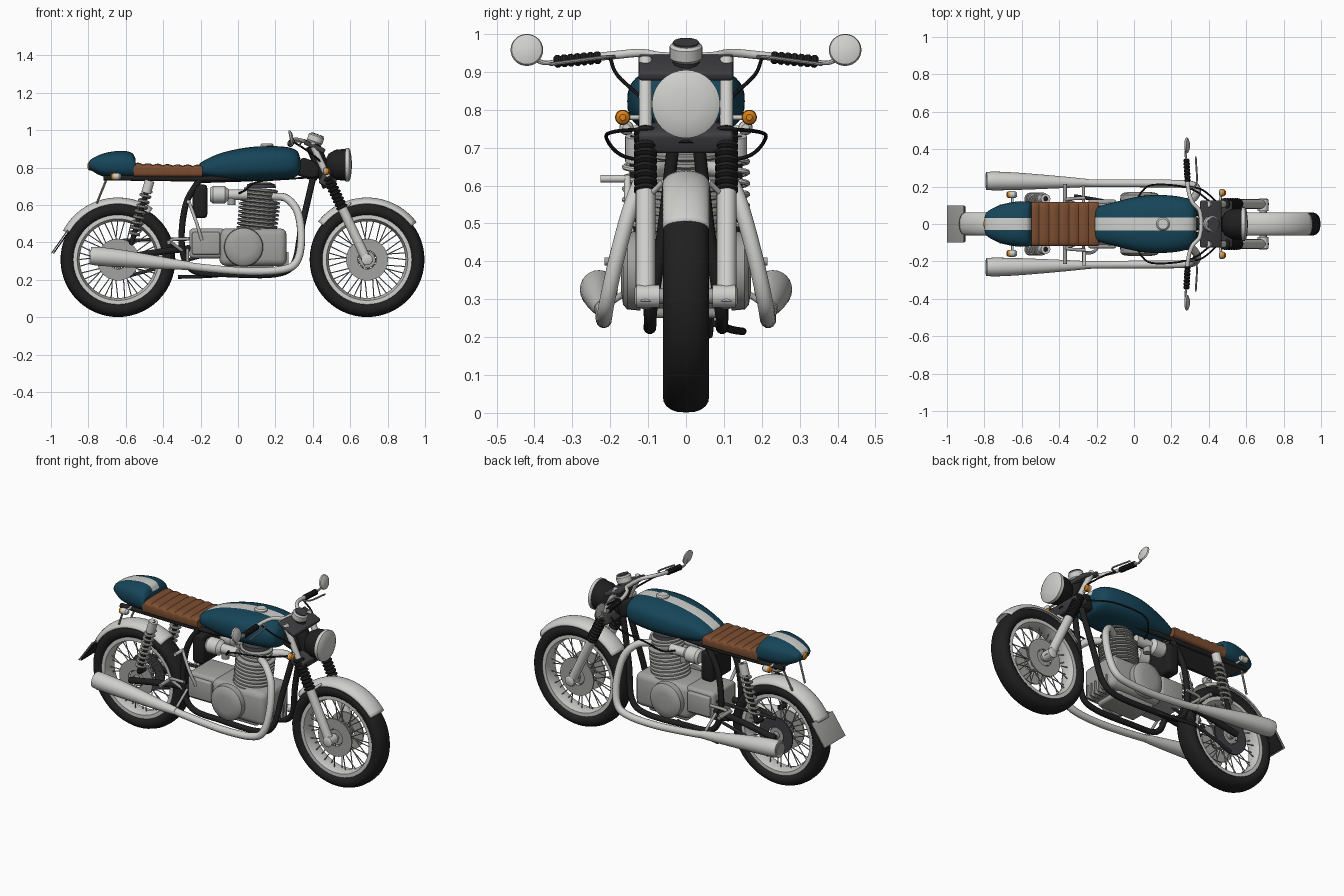
import bpy, bmesh
from math import sin, cos, pi, radians, copysign
from mathutils import Vector, Matrix

if "Cube" in bpy.data.objects:
    bpy.data.objects.remove(bpy.data.objects["Cube"])


def material(name, *rgb):
    mat = bpy.data.materials.new(name)
    mat.use_nodes = True
    mat.diffuse_color = (*rgb, 1)
    mat.node_tree.nodes["Principled BSDF"].inputs["Base Color"].default_value = (*rgb, 1)
    return mat


teal = material("teal paint", .008, .06, .1)
white = material("pale metal", .62, .62, .6)
alloy = material("grey alloy", .36, .36, .35)
black = material("black rubber", .014, .014, .014)
dark = material("dark grey", .05, .05, .055)
brown = material("brown leather", .2, .075, .03)
orange = material("orange lens", .7, .22, .01)

X, Y, Z = Vector((1, 0, 0)), Vector((0, 1, 0)), Vector((0, 0, 1))
SIDES = (("right", -1), ("left", 1))
parts = []


def finish(name, bm, *mats):
    bmesh.ops.recalc_face_normals(bm, faces=bm.faces)
    mesh = bpy.data.meshes.new(name)
    bm.to_mesh(mesh)
    bm.free()
    for mat in mats:
        mesh.materials.append(mat)
    obj = bpy.data.objects.new(name, mesh)
    bpy.context.collection.objects.link(obj)
    parts.append(obj)
    return obj


def skin(bm, rings, loop=False, caps=True, open_ring=False):
    """Bridge a list of equal point rings into a surface."""
    grid = [[bm.verts.new(p) for p in ring] for ring in rings]
    pairs = list(zip(grid, grid[1:])) + ([(grid[-1], grid[0])] if loop else [])
    n = len(grid[0])
    for a, b in pairs:
        for i in range(n - 1 if open_ring else n):
            j = (i + 1) % n
            bm.faces.new((a[i], a[j], b[j], b[i]))
    if caps and not loop and not open_ring:
        bm.faces.new(grid[0])
        bm.faces.new(grid[-1])


def rings_along(path, sides, axis=None):
    pts = [Vector(p[:3]) for p in path]
    u, rings = None, []
    for i, p in enumerate(pts):
        t = axis or (pts[min(i + 1, len(pts) - 1)] - pts[max(i - 1, 0)]).normalized()
        u = t.orthogonal() if u is None else u - t * u.dot(t)
        u.normalize()
        v, r = t.cross(u), path[i][3]
        rings.append([p + r * (u * cos(a) + v * sin(a))
                      for a in (2 * pi * k / sides for k in range(sides))])
    return rings


def spline(points, steps=6):
    """Smooth curve through points of any dimension."""
    p = [Vector(q) for q in points]
    p = [2 * p[0] - p[1]] + p + [2 * p[-1] - p[-2]]
    out = []
    for a, b, c, d in zip(p, p[1:], p[2:], p[3:]):
        for t in (k / steps for k in range(steps)):
            out.append(b + (c - a) * t / 2 + (a - b * 2.5 + c * 2 - d / 2) * t ** 2
                       + ((b - c) * 1.5 + (d - a) / 2) * t ** 3)
    return out + [p[-2]]


def tube(name, points, r, mat, sides=12):
    """Round tube; r may be None when points carry their own radius."""
    pts = points if r is None else [(*p, r) for p in points]
    pts = spline(pts) if len(pts) > 2 else pts
    bm = bmesh.new()
    skin(bm, rings_along(pts, sides))
    return finish(name, bm, mat)


def spin(name, center, axis, profile, mat, loop=False, sides=32):
    """Turned part: profile of (offset along axis, radius)."""
    axis = Vector(axis).normalized()
    bm = bmesh.new()
    path = [(*(Vector(center) + axis * d), r) for d, r in profile]
    skin(bm, rings_along(path, sides, axis), loop)
    return finish(name, bm, mat)


def ribbed(name, a, b, count, inner, outer, mat, sides=20):
    a, b = Vector(a), Vector(b)
    step = (b - a).length / count
    profile = [(step * (i + f), r) for i in range(count)
               for f, r in ((0, inner), (.3, outer), (.7, outer), (1, inner))]
    return spin(name, a, b - a, profile, mat, sides=sides)


def block(name, center, size, mat, bevel=.012, tilt=0):
    bm = bmesh.new()
    bmesh.ops.create_cube(bm, size=1, matrix=Matrix.Diagonal((*size, 1)))
    bmesh.ops.bevel(bm, geom=bm.edges[:], offset=bevel, segments=3, affect='EDGES', profile=.5)
    bm.transform(Matrix.Translation(center) @ Matrix.Rotation(radians(tilt), 4, 'Y'))
    return finish(name, bm, mat)


def body(name, sections, power, mats, stripe=0, sides=40):
    """Loft of (x, bottom, top, half width) rounded sections, with an optional top stripe."""
    def bend(c):
        return copysign(abs(c) ** (2 / power), c)
    bm = bmesh.new()
    skin(bm, [[(x, w * bend(cos(a)), (lo + hi) / 2 + (hi - lo) / 2 * bend(sin(a)))
               for a in (2 * pi * k / sides for k in range(sides))]
              for x, lo, hi, w in sections])
    if stripe:
        for s in (-stripe, stripe):
            bmesh.ops.bisect_plane(bm, geom=bm.verts[:] + bm.edges[:] + bm.faces[:],
                                   plane_co=Y * s, plane_no=Y)
        bmesh.ops.recalc_face_normals(bm, faces=bm.faces)
        for f in bm.faces:
            if abs(f.calc_center_median().y) < stripe and f.normal.z > .2:
                f.material_index = 1
    return finish(name, bm, *mats)


# Wheels, spokes, brakes and mudguards
def wheel(label, cx, start, end):
    c = Vector((cx, 0, .308))
    loop = [2 * pi * k / 20 for k in range(20)]
    spin(label + "_tyre", c, Y, [(.061 * copysign(abs(cos(a)) ** .8, cos(a)), .267 + .04 * sin(a))
                                 for a in loop], black, True, 56)
    spin(label + "_rim", c, Y, [(-.046, .24), (-.046, .218), (0, .205), (.046, .218), (.046, .24)],
         white, True, 56)
    spin(label + "_hub", c, Y, [(-.075, .02), (-.05, .02), (-.05, .045), (-.03, .045), (-.025, .03),
                                (.025, .03), (.03, .045), (.05, .045), (.05, .02), (.075, .02)], alloy)
    bm = bmesh.new()
    for k in range(36):
        a, lead = 2 * pi * k / 36, .5 if k % 4 < 2 else -.5
        y = .035 if k % 2 else -.035
        skin(bm, rings_along([(cx + .04 * cos(a + lead), y, c.z + .04 * sin(a + lead), .003),
                              (cx + .212 * cos(a), y / 4, c.z + .212 * sin(a), .003)], 5))
    finish(label + "_spokes", bm, alloy)
    for side, s in SIDES:
        sprocket = label == "rear" and s > 0
        spin(f"{label}_{side}_disc", c + Y * s * .055, Y,
             [(-.004, .05), (-.004, .112), (.004, .112), (.004, .05)], dark if sprocket else alloy, True)
    bm = bmesh.new()
    arc = [radians(start + (end - start) * k / 28) for k in range(29)]
    cross = [pi * k / 12 for k in range(13)]
    skin(bm, [[(cx + (.298 + .034 * sin(b)) * cos(a), .062 * cos(b), c.z + (.298 + .034 * sin(b)) * sin(a))
               for b in cross] for a in arc], open_ring=True)
    guard = finish(label + "_mudguard", bm, white)
    guard.modifiers.new("thickness", 'SOLIDIFY').thickness = .005


wheel("front", .69, 37, 142)
wheel("rear", -.642, 56, 152)

# Tank, seat and tail
body("fuel_tank", spline([(-.21, .775, .805, .06), (-.195, .755, .83, .09), (-.1, .735, .875, .118),
                          (.03, .73, .905, .148), (.15, .732, .915, .155), (.26, .74, .91, .143),
                          (.315, .755, .89, .12), (.333, .79, .85, .08)]), 2.6, (teal, white), .034)
body("seat", [(x, .747, .808 + .008 * abs(sin(k * pi / 6)) + .012 * (k / 42) ** 2, .118)
              for k, x in ((k, -.19 - .37 * k / 42) for k in range(43))], 5, (brown,))
body("tail_cowl", spline([(-.798, .8, .825, .04), (-.785, .785, .845, .065), (-.72, .752, .876, .1),
                          (-.63, .742, .89, .12), (-.57, .742, .88, .12), (-.548, .745, .85, .115)]),
     2.6, (teal, white), .032)
block("seat_base", (-.45, 0, .742), (.5, .19, .02), dark, .008)
spin("fuel_cap", (.155, 0, .9), Z, [(0, .036), (.022, .036), (.03, .028)], white)
spin("tail_lamp", (-.785, 0, .808), -X, [(0, .024), (.012, .022), (.02, .012)], orange)

# Engine
block("crankcase", (.08, 0, .375), (.36, .25, .2), alloy, .035)
block("gearbox", (-.165, 0, .395), (.19, .22, .16), alloy, .02)
block("sump", (.06, 0, .275), (.26, .18, .05), alloy, .015)
ribbed("cylinder", (.1, 0, .46), (.118, 0, .63), 8, .085, .11, alloy, 28)
ribbed("cylinder_head", (.118, 0, .63), (.124, 0, .69), 3, .075, .092, alloy, 28)
spin("rocker_cover", (.124, 0, .69), Z, [(0, .08), (.02, .075), (.03, .05)], dark)
block("air_box", (-.203, 0, .62), (.078, .2, .18), black, .02)
for i in range(6):
    block(f"sump_fin_{i}", (.24, -.08 + .032 * i, .31), (.06, .01, .08), alloy, .003)

# Central frame and steering
tube("frame_backbone", [(.43, 0, .82), (.2, 0, .76), (-.2, 0, .74)], .024, black)
tube("steering_head", [(.4, 0, .92), (.49, 0, .7)], .04, black)
block("frame_gusset", (.38, 0, .79), (.12, .07, .1), black, .02, 20)
block("upper_clamp", (.41, 0, .912), (.12, .25, .026), dark, .008, 25)
block("lower_clamp", (.48, 0, .727), (.085, .25, .06), dark, .012, 25)
spin("headlamp_shell", (.47, 0, .815), X, [(0, .03), (.015, .06), (.05, .08), (.11, .086)], black)
spin("headlamp_lens", (.575, 0, .815), X, [(0, .09), (.018, .09), (.026, .075), (.032, .04), (.034, .01)], white)
spin("gauge", (.405, 0, .925), (.35, 0, 1), [(0, .03), (.015, .043), (.045, .043), (.052, .036)], white)
spin("gauge_face", (.424, 0, .975), (.35, 0, 1), [(0, .034), (.004, .034)], dark)


def fork(z, y):
    return (.39 + (.94 - z) * .47, y, z)


# Mirrored pairs
for side, s in SIDES:
    def pair(name, pts, r, mat, **kw):
        return tube(f"{side}_{name}", [(p[0], s * p[1], *p[2:]) for p in pts], r, mat, **kw)

    # Fork legs
    y = s * .107
    tube(side + "_fork_upper", [fork(.935, y), fork(.72, y)], .018, white)
    ribbed(side + "_fork_gaiter", fork(.75, y), fork(.58, y), 9, .022, .031, black)
    tube(side + "_fork_lower", [fork(.59, y), fork(.285, y)], .026, white, 16)
    spin(side + "_axle_cap", (.69, s * .07, .308), Y * s, [(0, .03), (.06, .03), (.066, .02)], white)
    pair("mudguard_stay", [(.56, .1, .57), (.6, .06, .61)], .007, white)

    # Handlebar, levers and mirrors
    pair("handlebar", [(.36, 0, .94), (.35, .07, .942), (.31, .12, .95), (.288, .2, .943), (.28, .35, .927)],
         .011, white)
    ribbed(side + "_grip", (.287, s * .225, .938), (.28, s * .347, .927), 7, .013, .017, black)
    pair("lever", [(.3, .19, .94), (.335, .22, .938), (.33, .36, .92)], .005, alloy, sides=8)
    pair("mirror_arm", [(.28, .34, .927), (.276, .38, .925), (.285, .42, .95)], .006, white, sides=8)
    spin(side + "_mirror", (.276, s * .42, .957), (1, 0, .2), [(0, .036), (.004, .043), (.012, .04), (.02, .02)],
         white)

    # Indicators
    pair("front_indicator_stalk", [(.46, .11, .78), (.465, .16, .78)], .007, white)
    spin(side + "_front_indicator", (.455, s * .167, .78), X, [(0, .012), (.006, .02), (.014, .02)], white)
    spin(side + "_front_indicator_lens", (.469, s * .167, .78), X, [(0, .02), (.014, .018), (.022, .008)], orange)
    pair("rear_indicator_stalk", [(-.65, .09, .752), (-.65, .15, .752)], .007, white)
    spin(side + "_rear_indicator", (-.625, s * .157, .752), -X, [(0, .01), (.01, .018), (.04, .019)], white)
    spin(side + "_rear_indicator_lens", (-.665, s * .157, .752), -X, [(0, .019), (.012, .016), (.018, .006)], orange)

    # Frame cradle, seat rail and swinging arm
    pair("frame_cradle", [(-.2, .08, .745), (-.28, .09, .6), (-.3, .095, .38), (-.24, .095, .25), (-.05, .095, .23),
                          (.2, .095, .23), (.3, .09, .29), (.34, .06, .48), (.4, .03, .74)], .017, black)
    pair("seat_rail", [(.1, .06, .75), (-.2, .085, .74), (-.72, .09, .745)], .014, black)
    pair("swinging_arm", [(-.25, .085, .37), (-.45, .09, .345), (-.66, .09, .308)], .018, black)
    pair("mudguard_bracket", [(-.7, .08, .745), (-.755, .06, .61)], .006, alloy, sides=8)

    # Sprung shock absorber
    top, low = Vector((-.472, s * .135, .73)), Vector((-.568, s * .135, .4))
    tube(side + "_shock_core", [top, low], .014, black)
    tube(side + "_shock_cap", [top, top.lerp(low, .2)], .026, white, 16)
    tube(side + "_shock_mount", [low, low - Y * s * .05], .016, black)
    helix = []
    for k in range(97):
        a = 2 * pi * k / 12
        helix.append((*(top.lerp(low, .18 + .7 * k / 96) + .027 * (X * cos(a) + Y * sin(a))), .0075))
    bm = bmesh.new()
    skin(bm, rings_along(helix, 8))
    finish(side + "_shock_spring", bm, white)

    # Exhaust, engine covers and carburettor
    pair("exhaust_pipe", [(.19, .05, .645), (.26, .1, .635), (.32, .14, .56), (.338, .18, .42), (.315, .207, .3),
                          (.24, .215, .255), (.05, .217, .245), (-.2, .218, .265), (-.28, .22, .278)], .021, white)
    pair("silencer", [(-.26, .22, .275, .022), (-.38, .223, .287, .031), (-.6, .228, .312, .045),
                      (-.74, .23, .325, .05), (-.79, .23, .33, .047)], None, white, sides=24)
    spin(side + "_silencer_outlet", (-.79, s * .23, .33), -X, [(0, .038), (.003, .038)], alloy)
    spin(side + "_engine_cover", (.03, s * .12, .375), Y * s, [(0, .105), (.035, .102), (.046, .09), (.052, .05)], alloy)
    block(side + "_gearbox_cover", (-.17, s * .115, .395), (.15, .03, .12), alloy, .01)
    spin(side + "_carburettor", (-.15, s * .07, .655), X, [(0, .035), (.015, .046), (.08, .046), (.1, .028), (.2, .028)],
         white, sides=24)
    tube(side + "_float_bowl", [(-.035, s * .07, .65), (-.035, s * .07, .6)], .022, alloy)

    # Foot rests and cables
    pair("rest_bracket", [(-.29, .1, .35), (-.36, .13, .41), (-.26, .14, .42)], .009, alloy)
    pair("foot_rest", [(-.37, .1, .4), (-.37, .215, .4)], .011, alloy)
    pair("silencer_hanger", [(-.27, .1, .36), (-.27, .2, .29)], .008, alloy)
    pair("brake_cable", [(.3, .2, .935), (.37, .18, .89), (.45, .11, .82), (.47, .08, .74)], .005, black, sides=8)
    pair("control_cable", [(.43, .1, .75), (.3, .19, .742), (.11, .21, .725), (.04, .17, .68), (0, .08, .66)],
         .005, black, sides=8)

# Chain, stand, pedal and number plate
tube("chain_upper", [(-.642, .062, .41), (-.18, .075, .42)], .009, dark, 8)
tube("chain_lower", [(-.642, .062, .205), (-.18, .075, .33)], .009, dark, 8)
tube("side_stand", [(0, .08, .235), (-.15, .12, .22), (-.32, .15, .215)], .01, black)
tube("kick_lever", [(-.19, -.12, .4), (-.22, -.15, .5), (-.265, -.155, .625)], .009, white)
tube("kick_pedal", [(-.265, -.15, .618), (-.265, -.225, .618)], .01, white)
block("number_plate", (-.953, 0, .405), (.006, .2, .155), alloy, .002, 35)
block("number_plate_back", (-.945, 0, .4), (.006, .19, .145), black, .002, 35)

# Smooth shading with crisp edges
bpy.ops.object.select_all(action='DESELECT')
for obj in parts:
    obj.select_set(True)
bpy.context.view_layer.objects.active = parts[0]
bpy.ops.object.shade_smooth_by_angle(angle=radians(35))
